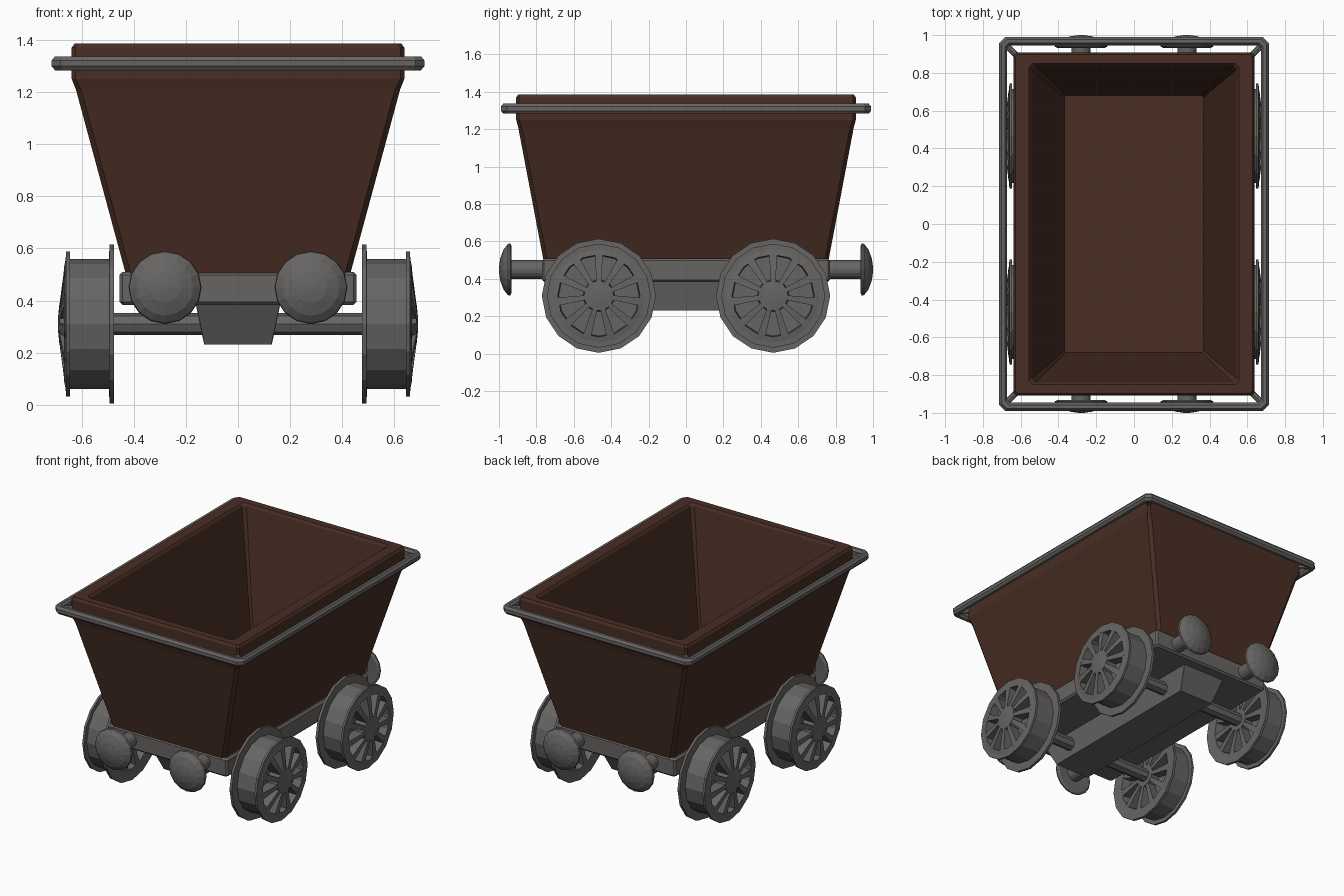
import bpy, bmesh, math
from mathutils import Vector, Matrix

if "Cube" in bpy.data.objects:
    bpy.data.objects.remove(bpy.data.objects["Cube"])


def material(name, rgb):
    m = bpy.data.materials.new(name)
    m.diffuse_color = (*rgb, 1)
    m.use_nodes = True
    m.node_tree.nodes["Principled BSDF"].inputs["Base Color"].default_value = m.diffuse_color
    return m


BROWN = material("rust_brown", (0.065, 0.027, 0.017))
GREY = material("iron_grey", (0.135, 0.13, 0.125))


def finish(bm, name, mat, matrix=None):
    bmesh.ops.recalc_face_normals(bm, faces=bm.faces)
    me = bpy.data.meshes.new(name)
    bm.to_mesh(me)
    bm.free()
    me.materials.append(mat)
    ob = bpy.data.objects.new(name, me)
    if matrix:
        ob.matrix_world = matrix
    bpy.context.collection.objects.link(ob)
    return ob


def loft(bm, rings, closed=False):
    """Skin a list of equal-sized point rings; cap the ends unless closed."""
    vs = [[bm.verts.new(p) for p in r] for r in rings]
    n = len(vs[0])
    pairs = list(zip(vs, vs[1:])) + ([(vs[-1], vs[0])] if closed else [])
    for a, b in pairs:
        for i in range(n):
            j = (i + 1) % n
            bm.faces.new((a[i], a[j], b[j], b[i]))
    if not closed:
        bm.faces.new(vs[0])
        bm.faces.new(vs[-1])


def rect(hx, hy, z, c):
    """Rectangle with chamfered corners."""
    return [(hx, c - hy, z), (hx, hy - c, z), (hx - c, hy, z), (c - hx, hy, z),
            (-hx, hy - c, z), (-hx, c - hy, z), (c - hx, -hy, z), (hx - c, -hy, z)]


def rect_part(name, mat, levels, closed=False):
    bm = bmesh.new()
    loft(bm, [rect(*l) for l in levels], closed)
    return finish(bm, name, mat)


def aim(origin, direction):
    q = Vector(direction).to_track_quat('Z', 'Y')
    return Matrix.Translation(origin) @ q.to_matrix().to_4x4()


def turned(bm, profile, n):
    """Solid of revolution round local z from (z, radius) points."""
    loft(bm, [[(r * math.cos(2 * math.pi * i / n), r * math.sin(2 * math.pi * i / n), z)
               for i in range(n)] for z, r in profile])


def turned_part(name, profile, n, origin, direction):
    bm = bmesh.new()
    turned(bm, profile, n)
    return finish(bm, name, GREY, aim(origin, direction))


# hopper: outer walls, rim, inner walls and floor
rect_part("hopper", BROWN, [
    (0.43, 0.762, 0.50, 0.02), (0.622, 0.897, 1.21, 0.02), (0.638, 0.908, 1.25, 0.015),
    (0.638, 0.908, 1.37, 0.015), (0.628, 0.898, 1.385, 0.015), (0.555, 0.85, 1.385, 0.02),
    (0.543, 0.838, 1.37, 0.02), (0.368, 0.68, 0.57, 0.01)])

# rail around the hopper, octagonal section
rail = []
for k in range(8):
    a = math.pi / 8 + k * math.pi / 4
    o = 0.0235 * math.cos(a)
    rail.append((0.693 + o, 0.968 + o, 1.31 + 0.029 * math.sin(a), 0.025 + 0.4 * o))
rect_part("rail", GREY, rail, closed=True)

# corner struts holding the rail
for sx in (-1, 1):
    for sy in (-1, 1):
        turned_part("rail_strut", [(0, 0.016), (0.11, 0.016)], 8,
                    (sx * 0.615, sy * 0.885, 1.31), (sx, sy, 0))

# chassis frame and tapered box below it
rect_part("chassis_frame", GREY, [
    (0.443, 0.758, 0.383, 0.012), (0.455, 0.77, 0.395, 0.012),
    (0.455, 0.77, 0.498, 0.012), (0.443, 0.758, 0.51, 0.012)])
rect_part("under_box", GREY, [(0.13, 0.62, 0.232, 0.002), (0.163, 0.70, 0.39, 0.002)])

# wheels: flanged drum with hub and recessed web, then spokes
WHEEL = [(0.48, 0.075), (0.54, 0.078), (0.54, 0.22), (0.48, 0.23), (0.475, 0.305),
         (0.493, 0.305), (0.495, 0.25), (0.645, 0.25), (0.645, 0.278), (0.66, 0.278),
         (0.661, 0.25), (0.667, 0.22), (0.61, 0.215), (0.61, 0.085), (0.685, 0.08),
         (0.69, 0.03)]
SPOKES = 11


def wheel(side, y):
    bm = bmesh.new()
    turned(bm, WHEEL, 16)
    for k in range(SPOKES):
        rot = Matrix.Rotation(math.pi / 2 + k * 2 * math.pi / SPOKES, 3, 'Z')
        ends = []
        for r, w, top in ((0.065, 0.012, 0.686), (0.228, 0.022, 0.665)):
            ends.append([rot @ Vector(p) for p in
                         ((r, -w, 0.481), (r, w, 0.481), (r, w, top), (r, -w, top))])
        loft(bm, ends)
    finish(bm, "wheel", GREY, aim((0, y, 0.31), (side, 0, 0)))


for y in (-0.466, 0.466):
    turned_part("axle", [(-0.55, 0.043), (0.55, 0.043)], 8, (0, y, 0.31), (1, 0, 0))
    for side in (-1, 1):
        wheel(side, y)

# buffers with domed heads at both ends
BUFFER = [(0.75, 0.05), (0.935, 0.05), (0.932, 0.125), (0.94, 0.14), (0.952, 0.137),
          (0.975, 0.108), (0.993, 0.06), (1.0, 0.015)]
for sy in (-1, 1):
    for x in (-0.28, 0.28):
        turned_part("buffer", BUFFER, 16, (x, 0, 0.45), (0, sy, 0))
